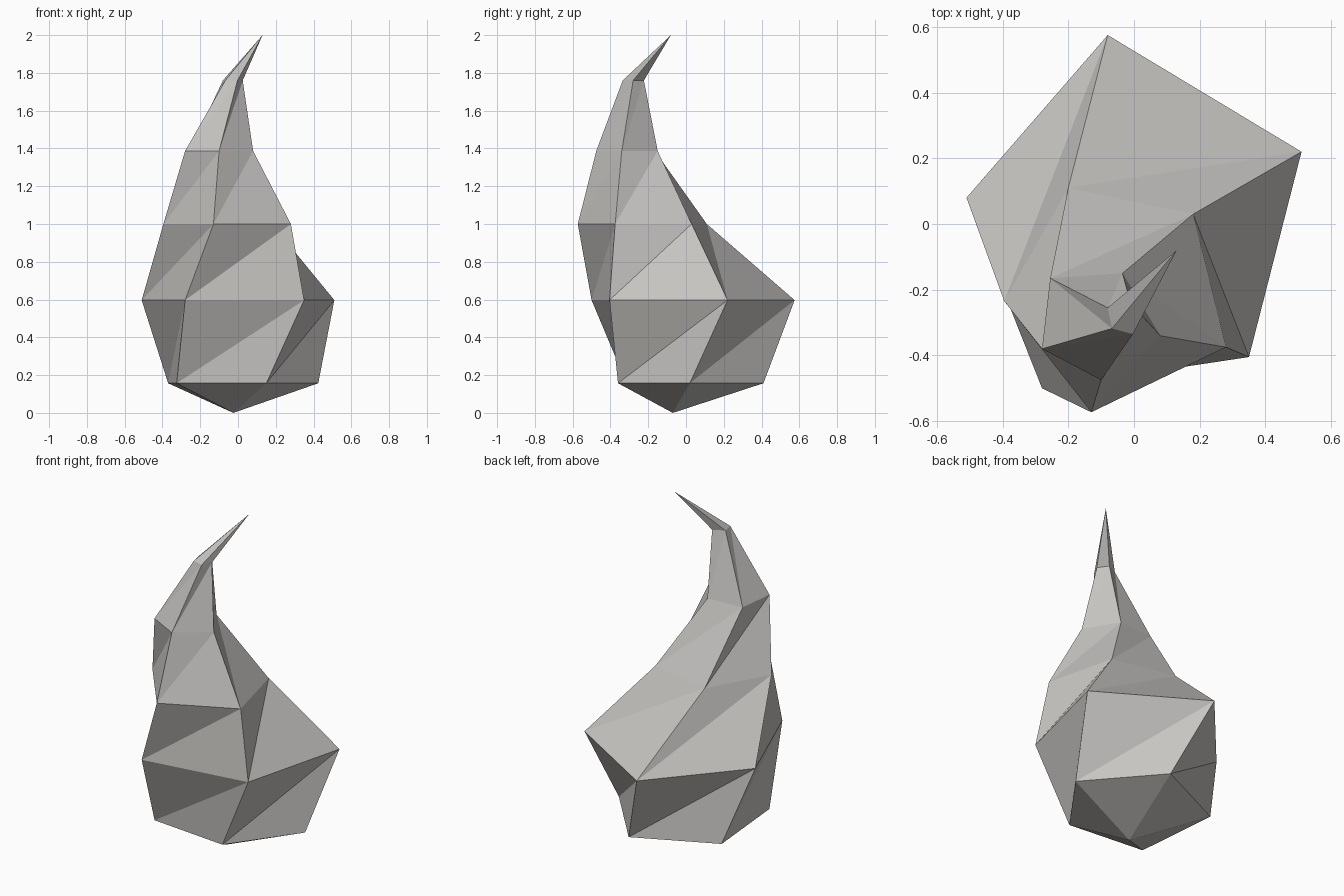
import bpy
import bmesh

cube = bpy.data.objects.get("Cube")
if cube:
    bpy.data.objects.remove(cube, do_unlink=True)

# Stone grey material
stone = bpy.data.materials.new("warm_grey")
stone.use_nodes = True
colour = (0.57, 0.555, 0.535, 1)
stone.diffuse_color = colour
stone.node_tree.nodes["Principled BSDF"].inputs["Base Color"].default_value = colour

# Five-sided cross-sections: height, then corners from the back, clockwise from above
sections = [
    (0.157, [(0.088, 0.41), (0.425, 0.02), (0.15, -0.36), (-0.325, -0.315), (-0.37, 0.195)]),
    (0.597, [(-0.08, 0.575), (0.51, 0.22), (0.35, -0.405), (-0.28, -0.50), (-0.51, 0.08)]),
    (1.00, [(-0.20, 0.11), (0.18, 0.03), (0.28, -0.375), (-0.13, -0.573), (-0.395, -0.235)]),
    (1.387, [(-0.255, -0.165), (-0.035, -0.15), (0.08, -0.34), (-0.10, -0.475), (-0.28, -0.38)]),
    (1.76, [(-0.08, -0.255), (-0.015, -0.223), (0.025, -0.28), (-0.003, -0.335), (-0.067, -0.318)]),
]

# Loft the sections with triangles that all lean the same way, closing both ends in a point
bm = bmesh.new()
rings = [[bm.verts.new((x, y, z)) for x, y in corners] for z, corners in sections]
foot = bm.verts.new((-0.025, -0.07, 0))
tip = bm.verts.new((0.13, -0.08, 2))
for i in range(5):
    j = (i + 1) % 5
    bm.faces.new((foot, rings[0][i], rings[0][j]))
    bm.faces.new((tip, rings[-1][j], rings[-1][i]))
    for low, high in zip(rings, rings[1:]):
        bm.faces.new((low[i], high[i], low[j]))
        bm.faces.new((high[i], high[j], low[j]))
bmesh.ops.recalc_face_normals(bm, faces=bm.faces)

mesh = bpy.data.meshes.new("curled_flame")
bm.to_mesh(mesh)
bm.free()
mesh.materials.append(stone)
flame = bpy.data.objects.new("curled_flame", mesh)
bpy.context.collection.objects.link(flame)
